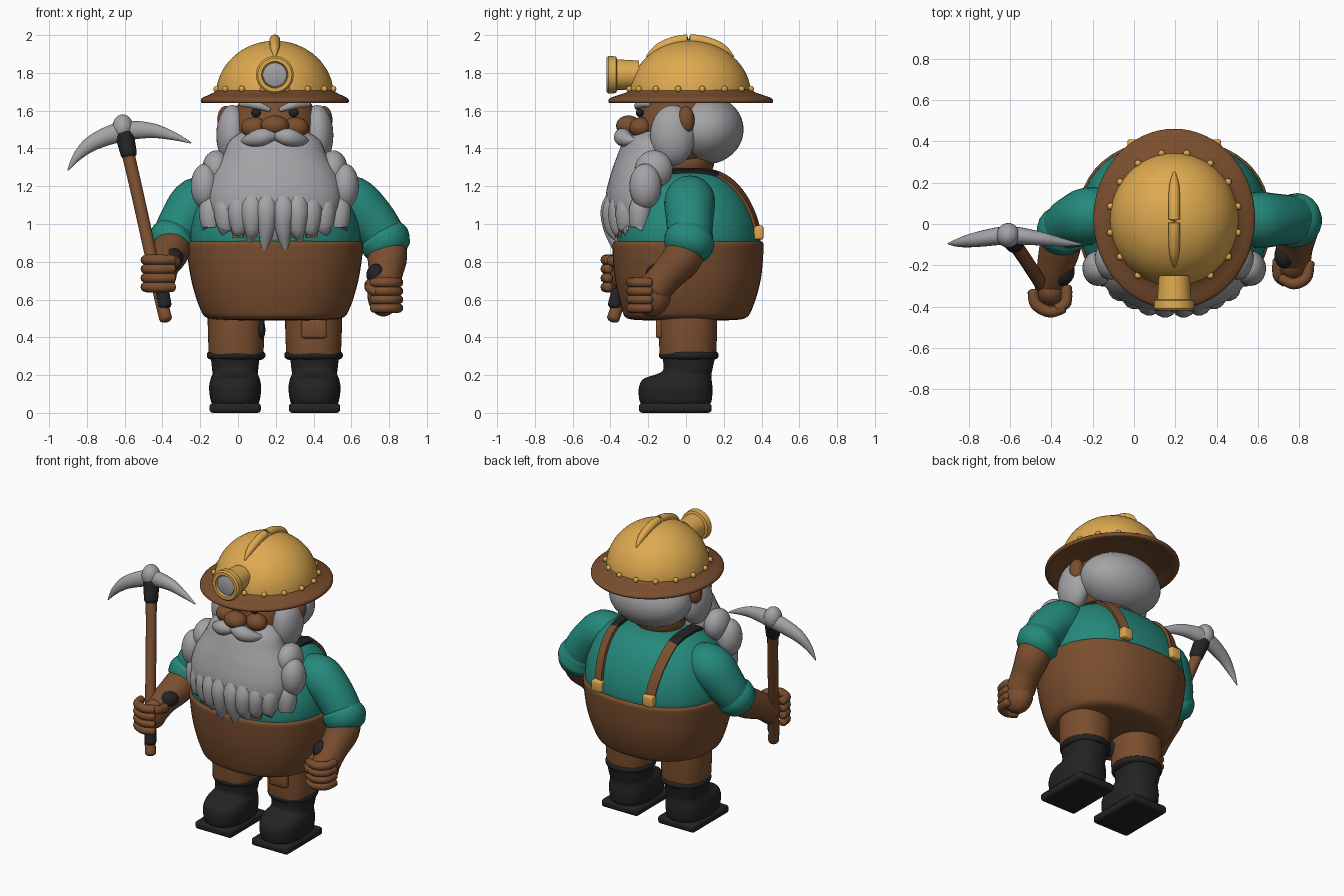
import bpy, bmesh, math
from mathutils import Vector

if "Cube" in bpy.data.objects:
    bpy.data.objects.remove(bpy.data.objects["Cube"])

CX = 0.195  # mirror axis of the body


def mat(name, r, g, b):
    m = bpy.data.materials.new(name)
    m.diffuse_color = (r, g, b, 1)
    m.use_nodes = True
    m.node_tree.nodes["Principled BSDF"].inputs["Base Color"].default_value = m.diffuse_color
    return m


GOLD = mat("gold", .73, .40, .08)
BROWN = mat("brown", .195, .077, .028)
TEAL = mat("teal", .018, .25, .20)
GREY = mat("grey", .37, .37, .385)
BLACK = mat("black", .017, .017, .018)


def finish(name, bm, m, angle=50):
    bmesh.ops.recalc_face_normals(bm, faces=bm.faces)
    me = bpy.data.meshes.new(name)
    bm.to_mesh(me)
    bm.free()
    me.materials.append(m)
    ob = bpy.data.objects.new(name, me)
    bpy.context.collection.objects.link(ob)
    bpy.ops.object.select_all(action='DESELECT')
    ob.select_set(True)
    bpy.context.view_layer.objects.active = ob
    bpy.ops.object.shade_smooth_by_angle(angle=math.radians(angle))
    return ob


def skin(name, rings, m, angle=50):
    """Join rings of points into a closed surface."""
    bm = bmesh.new()
    vs = [[bm.verts.new(p) for p in r] for r in rings]
    n = len(vs[0])
    for a, b in zip(vs, vs[1:]):
        for i in range(n):
            bm.faces.new((a[i], a[(i + 1) % n], b[(i + 1) % n], b[i]))
    bm.faces.new(vs[0])
    bm.faces.new(vs[-1])
    return finish(name, bm, m, angle)


def spline(pts, steps):
    out = []
    for i in range(len(pts) - 1):
        p = [Vector(pts[min(max(i + k, 0), len(pts) - 1)]) for k in (-1, 0, 1, 2)]
        for s in range(steps):
            t = s / steps
            out.append(.5 * (2 * p[1] + (p[2] - p[0]) * t + (2 * p[0] - 5 * p[1] + 4 * p[2] - p[3]) * t * t
                             + (3 * p[1] - p[0] - 3 * p[2] + p[3]) * t ** 3))
    return out + [Vector(pts[-1])]


def loft(name, rows, m, cx=CX, power=1.0, steps=4, n=48, angle=50):
    """Rows are (z, centre y, x radius, y radius)."""
    def sp(v):
        return math.copysign(abs(v) ** power, v)
    rows = spline(rows, steps) if steps > 1 else rows
    return skin(name, [[(cx + rx * sp(math.cos(2 * math.pi * i / n)), cy + ry * sp(math.sin(2 * math.pi * i / n)), z)
                        for i in range(n)] for z, cy, rx, ry in rows], m, angle)


def tube(name, pts, m, flat=1.0, steps=5, n=20, round_ends=True):
    """Points are (x, y, z, radius); flat squeezes the sideways axis."""
    path = spline(pts, steps)
    rings = []
    for i, p in enumerate(path):
        d = (path[min(i + 1, len(path) - 1)].xyz - path[max(i - 1, 0)].xyz).normalized()
        side = d.cross(Vector((0, 1, 0.01))).normalized()
        up = d.cross(side)
        shape = [(0, 1)]
        if round_ends and i in (0, len(path) - 1):
            s = -1 if i == 0 else 1
            shape = [(s * .6 * math.sin(a), math.cos(a)) for a in (0, .4, .8, 1.15, 1.45)][::s]
        for o, k in shape:
            r = max(p.w, .001)
            c = p.xyz + d * o * r
            rings.append([c + (side * math.cos(2 * math.pi * j / n) + up * flat * math.sin(2 * math.pi * j / n)) * r * k
                          for j in range(n)])
    return skin(name, rings, m)


def ball(name, c, r, m, seg=28):
    bm = bmesh.new()
    bmesh.ops.create_uvsphere(bm, u_segments=seg, v_segments=seg // 2, radius=1)
    for v in bm.verts:
        v.co = Vector([v.co[i] * r[i] + c[i] for i in range(3)])
    return finish(name, bm, m)


def box(name, c, size, m, bevel):
    bm = bmesh.new()
    bmesh.ops.create_cube(bm, size=1)
    for v in bm.verts:
        v.co = Vector([v.co[i] * size[i] + c[i] for i in range(3)])
    bmesh.ops.bevel(bm, geom=bm.edges[:], offset=bevel, segments=3, affect='EDGES', profile=.5)
    return finish(name, bm, m)


# Trousers and shirt
loft("trousers", [(.49, 0, .22, .22), (.50, 0, .35, .31), (.55, .005, .395, .345), (.7, .01, .442, .385),
                  (.86, .01, .466, .4), (.905, .01, .462, .395), (.91, .01, .42, .35)], BROWN, power=.88)
shirt = loft("shirt", [(.86, .01, .44, .37), (.92, .01, .455, .385), (1.02, .01, .445, .37), (1.12, .015, .41, .325),
                       (1.2, .015, .36, .27), (1.26, .015, .28, .2), (1.285, .015, .15, .12)], TEAL, power=.85)

# Braces laid on the shirt, dark over the shoulder
for s, side in ((-1, "right"), (1, "left")):
    bm = bmesh.new()
    rows = []
    for x, y, z in spline([(.2, -.38, .93), (.21, -.33, 1.1), (.22, -.22, 1.22), (.22, -.05, 1.29), (.22, .12, 1.29),
                           (.22, .25, 1.22), (.205, .35, 1.08), (.19, .4, .93)], 5):
        row = []
        for w in (-.033, 0, .033):
            ok, loc, nor, _ = shirt.closest_point_on_mesh(Vector((CX + s * (x + w), y, z)))
            row += [(loc + nor * .018), (loc - nor * .01)]
        rows.append([row[i] for i in (0, 2, 4, 5, 3, 1)])
    bm.free()
    strap = skin(side + "_brace", rows, BROWN, 35)
    strap.data.materials.append(BLACK)
    for f in strap.data.polygons:
        f.material_index = int(f.center.z > 1.2 and f.center.y < .17)
    box(side + "_buckle", (CX + s * .19, .385, .955), (.075, .05, .075), GOLD, .012)

# Legs and boots
for s, side in ((-1, "right"), (1, "left")):
    x = CX + s * .205
    loft(side + "_leg", [(.29, .01, .14, .145), (.32, .01, .145, .15), (.45, .01, .15, .155), (.56, .01, .15, .155)],
         BROWN, cx=x, power=.9)
    b = CX + s * .21
    loft(side + "_boot_cuff", [(.28, .015, .13, .13), (.29, .015, .15, .152), (.305, .015, .155, .158),
                               (.32, .015, .15, .152), (.325, .015, .13, .13)], BLACK, cx=x)
    loft(side + "_boot", [(.04, -.055, .11, .17), (.06, -.055, .128, .19), (.13, -.055, .138, .195), (.18, -.045, .13, .18),
                          (.205, -.01, .12, .145), (.23, .01, .122, .13), (.3, .015, .13, .14)], BLACK, cx=b, power=.8)
    box(side + "_sole", (b, -.057, .026), (.272, .385, .052), BLACK, .018)
box("knee_patch", (.402, -.14, .445), (.135, .04, .1), BROWN, .015)
ball("dark_knee_patch", (.125, -.06, .44), (.02, .06, .05), BLACK)

# Sleeves with rolled cuffs, forearms, wrist wraps
tube("left_sleeve", [(.50, .03, 1.13, .11), (.60, .02, 1.12, .135), (.71, .02, 1.02, .125), (.79, .02, .9, .115)], TEAL)
tube("left_cuff", [(.755, .03, .945, .118), (.775, .02, .915, .135), (.79, .01, .885, .13)], TEAL)
tube("left_forearm", [(.785, .02, .92, .1), (.79, -.02, .82, .105), (.78, -.1, .73, .09), (.77, -.16, .66, .09)], BROWN)
ball("left_wrist_wrap", (.73, -.155, .73), (.05, .06, .06), BLACK)
ball("left_hand", (.77, -.18, .625), (.085, .1, .115), BROWN)
tube("right_sleeve", [(-.1, .04, 1.12, .11), (-.21, .04, 1.11, .14), (-.30, .01, 1.0, .125), (-.345, -.02, .92, .11)], TEAL)
tube("right_cuff", [(-.325, -.01, .95, .112), (-.345, -.03, .92, .125), (-.355, -.05, .895, .12)], TEAL)
tube("right_forearm", [(-.34, -.02, .92, .095), (-.36, -.12, .85, .1), (-.39, -.23, .79, .085), (-.405, -.3, .74, .08)], BROWN)
ball("right_wrist_wrap", (-.35, -.23, .82), (.062, .07, .055), BLACK)
ball("right_hand", (-.40, -.32, .735), (.075, .08, .095), BROWN)

# Curled fingers and thumbs
for i in range(4):
    z = .81 - i * .048
    tube("right_finger", [(-.49, -.33, z, .026), (-.475, -.39, z, .028), (-.41, -.425, z, .028), (-.345, -.41, z, .025)], BROWN, n=12)
    z = .69 - i * .045
    tube("left_finger", [(.85, -.19, z, .025), (.835, -.26, z, .027), (.775, -.29, z, .027), (.715, -.265, z, .024)], BROWN, n=12)
tube("right_thumb", [(-.33, -.31, .79, .03), (-.33, -.38, .8, .028), (-.37, -.41, .815, .025)], BROWN, n=12)
tube("left_thumb", [(.70, -.18, .68, .03), (.70, -.25, .66, .028), (.73, -.28, .64, .025)], BROWN, n=12)

# Pickaxe
tube("pick_handle", [(-.383, -.385, .5, .034), (-.42, -.335, .65, .033), (-.535, -.16, 1.17, .033), (-.605, -.06, 1.47, .035)], BROWN)
tube("pick_grip", [(-.388, -.378, .57, .036), (-.4, -.36, .64, .036)], BLACK)
tube("pick_collar", [(-.578, -.1, 1.37, .043), (-.6, -.065, 1.47, .05)], BLACK)
ball("pick_hub", (-.61, -.055, 1.51), (.056, .06, .07), GREY)
tube("pick_blade", [(-.9, -.095, 1.285, .004), (-.845, -.09, 1.365, .026), (-.76, -.075, 1.435, .043), (-.61, -.055, 1.49, .052),
                    (-.46, -.07, 1.495, .04), (-.34, -.09, 1.465, .022), (-.25, -.1, 1.43, .004)], GREY, flat=.85)

# Head, hair, ears and face
ball("head", (CX, -.03, 1.5), (.24, .23, .23), BROWN)
ball("neck", (CX, 0, 1.33), (.17, .15, .12), BROWN)
ball("back_hair", (CX, .1, 1.5), (.275, .205, .185), GREY, 40)
ball("nose", (CX, -.305, 1.52), (.075, .065, .055), BROWN)
for s, side in ((-1, "right"), (1, "left")):
    ball(side + "_ear", (CX + s * .26, 0, 1.55), (.045, .045, .075), BROWN)
    ball(side + "_sideburn", (CX + s * .225, -.07, 1.47), (.085, .12, .16), GREY)
    ball(side + "_cheek", (CX + s * .11, -.24, 1.51), (.07, .06, .055), BROWN)
    ball(side + "_eye", (CX + s * .1, -.245, 1.59), (.026, .02, .024), BLACK)
    tube(side + "_eyebrow", [(CX + s * .03, -.25, 1.605, .012), (CX + s * .1, -.25, 1.63, .022), (CX + s * .18, -.2, 1.635, .014)], GREY)
    tube(side + "_moustache", [(CX + s * .01, -.33, 1.47, .03), (CX + s * .07, -.335, 1.46, .047), (CX + s * .13, -.31, 1.445, .035),
                               (CX + s * .175, -.27, 1.44, .01)], GREY)

# Beard with hanging locks
loft("beard", [(1.49, -.18, .17, .1), (1.44, -.19, .24, .14), (1.36, -.2, .275, .165), (1.26, -.22, .33, .18), (1.15, -.25, .35, .175),
               (1.05, -.28, .32, .14), (.97, -.31, .22, .09), (.92, -.33, .12, .05)], GREY)
ball("beard_tip", (CX, -.36, .81), (.012, .02, .02), GREY)
for s in (-1, 0, 1):
    for k, (dx, y, tip) in enumerate([(.045, -.37, .82), (.12, -.36, .87), (.19, -.33, .89), (.26, -.29, .94), (.34, -.22, 1.06)]):
        if s:
            x = CX + s * dx
            tube("beard_lock", [(x - s * .01, y + .01, 1.18, .04), (x, y - .02, 1.08, .062), (x, y - .025, .98, .045),
                                (x + s * .01, y, tip + .05, .02), (x + s * .015, y + .01, tip, .004)], GREY, n=14)
    if s:
        ball("beard_side_curl", (CX + s * .37, -.215, 1.2), (.075, .085, .12), GREY)
        ball("beard_upper_curl", (CX + s * .31, -.17, 1.29), (.075, .1, .1), GREY)

# Helmet: brim, dome, ridge and rivets
loft("brim", [(1.665, .025, .3, .32), (1.645, .025, .35, .39), (1.64, .025, .385, .43), (1.655, .025, .392, .436), (1.67, .025, .38, .42),
              (1.695, .025, .325, .345), (1.715, .025, .3, .315), (1.715, .025, .28, .29)], BROWN, steps=2, n=64)
loft("dome", [(1.68 + .29 * math.sin(a), .022, .312 * math.cos(a), .323 * math.cos(a))
              for a in [i * math.pi / 2 / 16.05 for i in range(17)]], GOLD, steps=1, n=64)
tube("dome_ridge", [(CX, .022 + .318 * math.sin(a), 1.685 + .29 * math.cos(a), r)
                    for a, r in ((-.8, .006), (-.55, .024), (-.25, .028), (0, .028), (.25, .028), (.55, .024), (.8, .006))], GOLD)
for i in range(16):
    a = math.pi * 2 * (i + .5) / 16
    ball("rivet", (CX + .315 * math.cos(a), .022 + .327 * math.sin(a), 1.715), (.017, .017, .017), GOLD, 12)


# Headlamp
def disc_stack(name, rows, m, z=1.79):
    skin(name, [[(CX + r * math.cos(i * math.pi / 20), y, z + r * math.sin(i * math.pi / 20)) for i in range(40)]
                for y, r in rows], m, 35)


disc_stack("lamp_body", [(-.25, .075), (-.365, .082), (-.37, .097), (-.41, .1), (-.42, .09), (-.42, .07), (-.405, .066)], GOLD)
disc_stack("lamp_lens", [(-.4, .066), (-.41, .062), (-.416, .04), (-.418, .01)], GREY)
